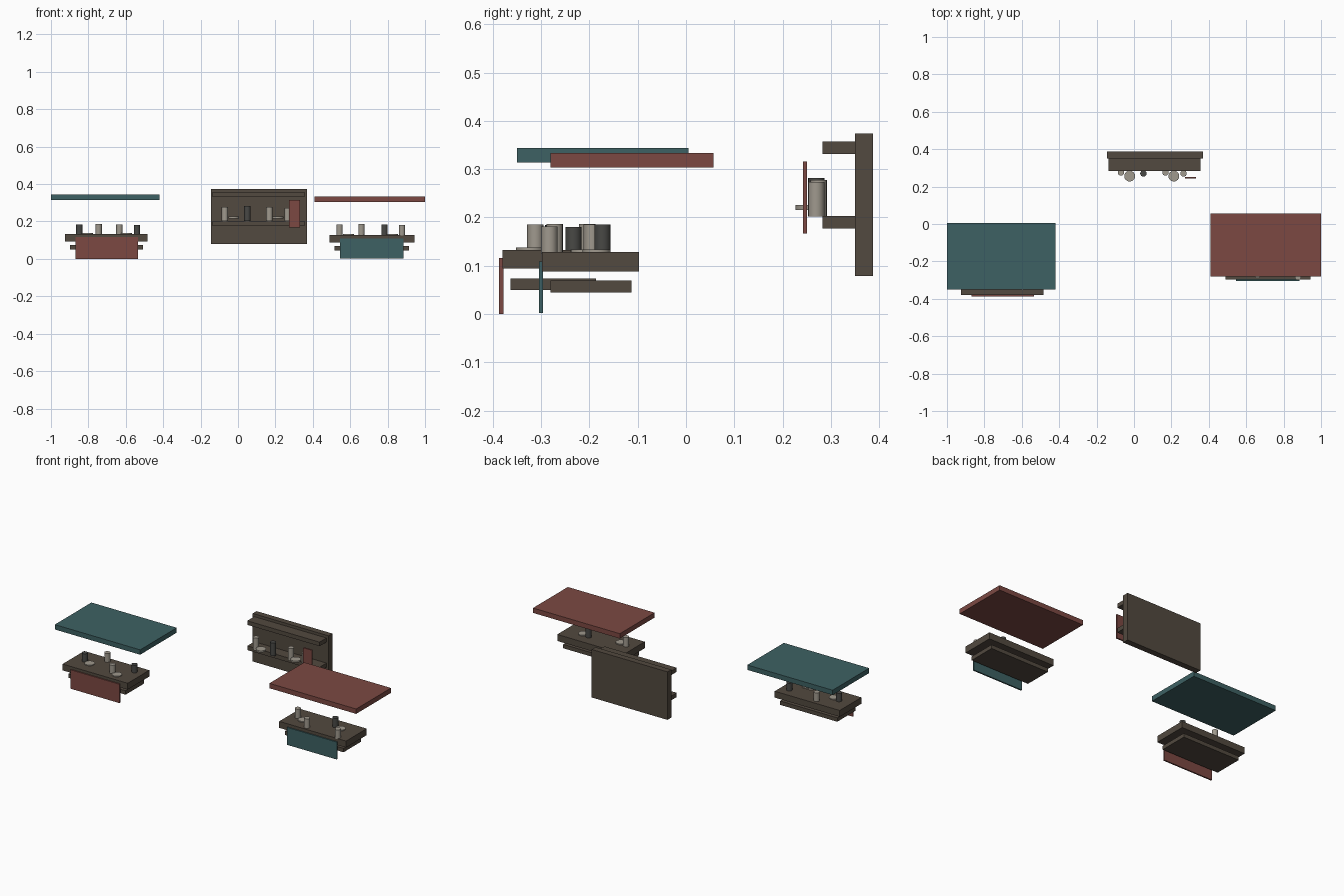
import bpy

if "Cube" in bpy.data.objects:
    bpy.data.objects.remove(bpy.data.objects["Cube"])


def material(name, rgb):
    m = bpy.data.materials.new(name)
    m.diffuse_color = (*rgb, 1)
    m.use_nodes = True
    m.node_tree.nodes["Principled BSDF"].inputs["Base Color"].default_value = m.diffuse_color
    return m


WOOD = material("wood", (0.085, 0.067, 0.05))
TEAL = material("teal_cloth", (0.047, 0.12, 0.125))
RED = material("red_cloth", (0.2, 0.066, 0.055))
PALE = material("pale_clay", (0.35, 0.32, 0.27))
DARK = material("dark_clay", (0.065, 0.065, 0.06))


def box(name, x, y, z, mat):
    """Box from (min, max) pairs on each axis."""
    bpy.ops.mesh.primitive_cube_add(size=1, location=[sum(a) / 2 for a in (x, y, z)])
    ob = bpy.context.object
    ob.name = name
    ob.scale = [a[1] - a[0] for a in (x, y, z)]
    bpy.ops.object.transform_apply(location=False, rotation=False, scale=True)
    ob.data.materials.append(mat)


def disc(name, x, y, z, radius, mat):
    """Upright cylinder between two heights."""
    bpy.ops.mesh.primitive_cylinder_add(vertices=16, radius=radius, depth=z[1] - z[0],
                                        location=(x, y, sum(z) / 2))
    ob = bpy.context.object
    ob.name = name
    ob.data.materials.append(mat)
    bpy.ops.object.shade_smooth_by_angle()


def goods(prefix, jars, plates, base, plate_z):
    for x, y, top, mat in jars:
        disc(prefix + "_jar", x, y, (base, top), 0.017, mat)
    for x, y in plates:
        disc(prefix + "_plate", x, y, (plate_z, plate_z + 0.01), 0.029, PALE)


# Left stall: canopy, counter, lower shelf, front cloth
box("left_canopy", (-1, -0.42), (-0.35, 0.005), (0.314, 0.344), TEAL)
box("left_counter", (-0.926, -0.484), (-0.38, -0.17), (0.094, 0.133), WOOD)
box("left_lower_shelf", (-0.898, -0.509), (-0.364, -0.186), (0.05, 0.074), WOOD)
box("left_front_cloth", (-0.869, -0.535), (-0.387, -0.378), (0.0, 0.116), RED)
goods("left", [(-0.848, -0.275, 0.184, DARK), (-0.745, -0.205, 0.186, PALE),
               (-0.634, -0.312, 0.185, PALE), (-0.54, -0.233, 0.18, DARK)],
      [(-0.805, -0.29), (-0.597, -0.323)], 0.13, 0.128)

# Right stall
box("right_canopy", (0.41, 1), (-0.281, 0.057), (0.304, 0.334), RED)
box("right_counter", (0.489, 0.943), (-0.298, -0.097), (0.088, 0.128), WOOD)
box("right_lower_shelf", (0.516, 0.914), (-0.281, -0.113), (0.045, 0.069), WOOD)
box("right_front_cloth", (0.545, 0.885), (-0.305, -0.296), (0.002, 0.109), TEAL)
goods("right", [(0.543, -0.195, 0.185, PALE), (0.66, -0.272, 0.186, PALE),
                (0.783, -0.173, 0.185, DARK), (0.877, -0.283, 0.181, PALE)],
      [(0.59, -0.21), (0.826, -0.185)], 0.125, 0.124)

# Back display: panel with two ledges, hanging cloth and goods
box("back_panel", (-0.145, 0.37), (0.35, 0.387), (0.079, 0.374), WOOD)
for z in ((0.332, 0.357), (0.177, 0.203)):
    box("back_ledge", (-0.135, 0.356), (0.283, 0.352), z, WOOD)
box("hanging_cloth", (0.274, 0.332), (0.242, 0.251), (0.167, 0.316), RED)
goods("back", [(-0.07, 0.275, 0.278, PALE), (0.05, 0.27, 0.282, DARK),
               (0.168, 0.275, 0.278, PALE), (0.265, 0.27, 0.273, PALE)],
      [(-0.023, 0.256), (0.213, 0.256)], 0.202, 0.216)
